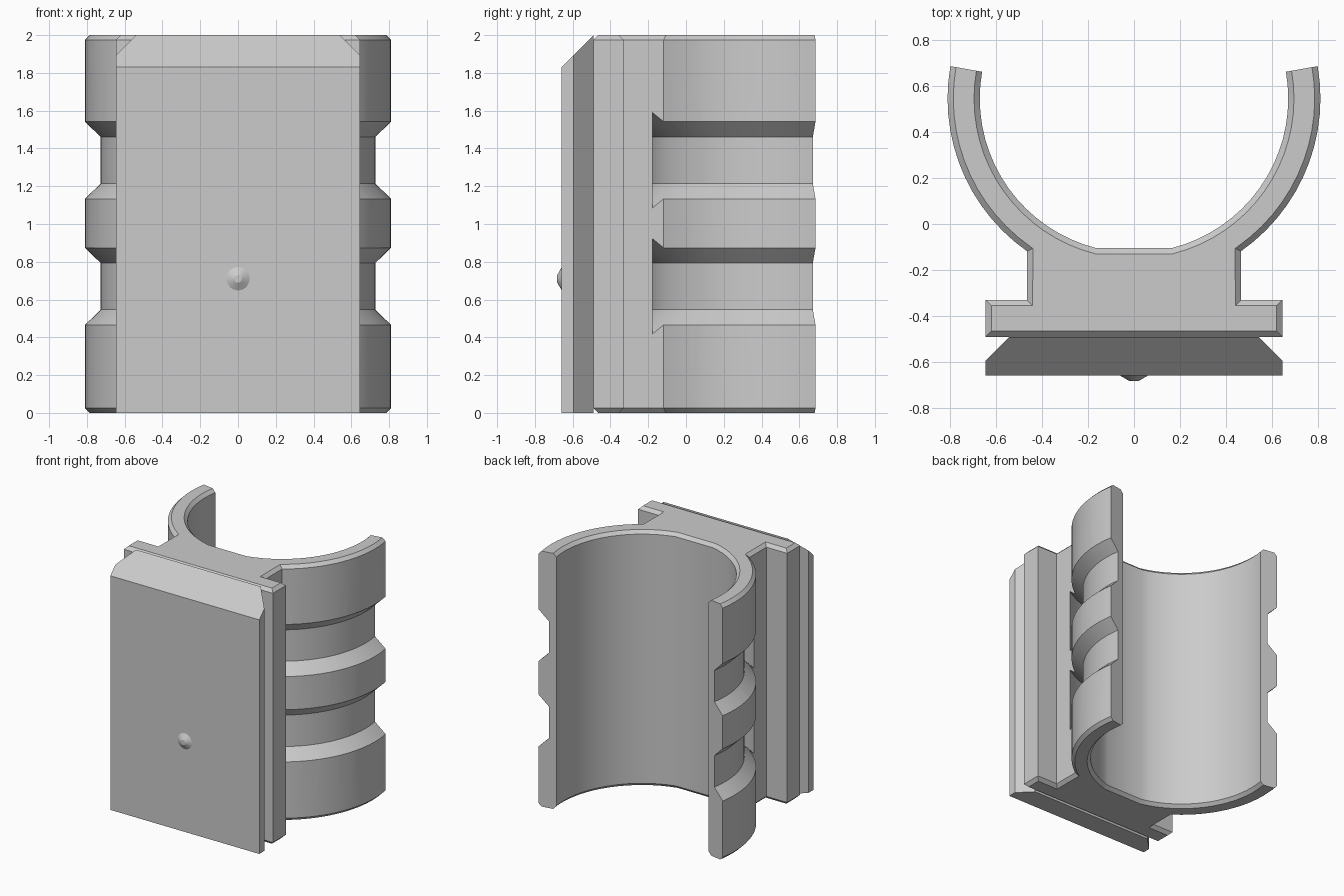
import bpy, bmesh, math
from mathutils import Matrix, Vector

if "Cube" in bpy.data.objects:
    bpy.data.objects.remove(bpy.data.objects["Cube"], do_unlink=True)

grey = bpy.data.materials.new("plain grey")
grey.use_nodes = True
grey.diffuse_color = (0.6, 0.6, 0.6, 1)
grey.node_tree.nodes["Principled BSDF"].inputs["Base Color"].default_value = (0.6, 0.6, 0.6, 1)

HEIGHT, BEVEL = 2.0, 0.025
CENTRE = 0.545            # y of the ring axis
OUTER, INNER = 0.81, 0.67


def finish(bm, name):
    bmesh.ops.recalc_face_normals(bm, faces=bm.faces)
    mesh = bpy.data.meshes.new(name)
    bm.to_mesh(mesh)
    bm.free()
    mesh.materials.append(grey)
    obj = bpy.data.objects.new(name, mesh)
    bpy.context.collection.objects.link(obj)
    return obj


def activate(obj):
    bpy.ops.object.select_all(action='DESELECT')
    obj.select_set(True)
    bpy.context.view_layer.objects.active = obj


def loft(bm, rings, capped=True):
    """Skin a list of point rings; uncapped lofts close on themselves."""
    loops = [[bm.verts.new(p) for p in ring] for ring in rings]
    pairs = list(zip(loops, loops[1:]))
    if capped:
        bm.faces.new(loops[0])
        bm.faces.new(loops[-1])
    else:
        pairs.append((loops[-1], loops[0]))
    for a, b in pairs:
        for i in range(len(a)):
            j = (i + 1) % len(a)
            bm.faces.new((a[i], a[j], b[j], b[i]))


def arc(radius, start, end, steps):
    angles = [math.radians(start + (end - start) * i / steps) for i in range(steps + 1)]
    return [Vector((radius * math.cos(a), CENTRE + radius * math.sin(a))) for a in angles]


def mirrored(half):
    return half + [Vector((-p.x, p.y)) for p in reversed(half)]


def inset(points, amount, fixed_edges):
    """Move every edge of a counter-clockwise outline inward, except the fixed ones."""
    count, result = len(points), []
    lines = []
    for i, p in enumerate(points):
        d = (points[(i + 1) % count] - p).normalized()
        n = Vector((-d.y, d.x))
        lines.append((n, n.dot(p) + (0 if i in fixed_edges else amount)))
    for i in range(count):
        (n, a), (m, b) = lines[i - 1], lines[i]
        det = n.x * m.y - n.y * m.x
        result.append(Vector(((a * m.y - b * n.y) / det, (n.x * b - m.x * a) / det)))
    return result


# Clip body: rear rail, neck and open ring in one chamfered extrusion
half = [Vector(p) for p in ((0.645, -0.49), (0.645, -0.33), (0.465, -0.33))]
half += arc(OUTER, -55, 10, 13)
tip = len(half) - 1
half += arc(INNER, 10, -76, 17)
outline = mirrored(half)
small = inset(outline, BEVEL, {tip, len(outline) - 2 - tip})
bm = bmesh.new()
loft(bm, [[(p.x, p.y, z) for p in ring] for ring, z in (
    (small, 0), (outline, BEVEL), (outline, HEIGHT - BEVEL), (small, HEIGHT))])
body = finish(bm, "clip_body")

# Two strap channels cut around the ring and through the neck
for middle in (0.67, 1.3375):
    section = [(0.727, -0.123), (0.86, -0.253), (0.86, 0.253), (0.727, 0.123)]
    rings = []
    for i in range(72):
        a = math.radians(i * 5)
        rings.append([(r * math.cos(a), CENTRE + r * math.sin(a), middle + z) for r, z in section])
    bm = bmesh.new()
    loft(bm, rings, capped=False)
    cutter = finish(bm, "strap_channel_cutter")
    cutter.hide_render = True
    activate(body)
    cut = body.modifiers.new("strap channel", 'BOOLEAN')
    cut.operation = 'DIFFERENCE'
    cut.solver = 'EXACT'
    cut.object = cutter
    bpy.ops.object.modifier_apply(modifier=cut.name)
    bpy.data.objects.remove(cutter, do_unlink=True)

# Front plate: bevelled rear sides and a top that slopes down to the front
plate = mirrored([Vector(p) for p in ((0.645, -0.658), (0.645, -0.595), (0.54, -0.49))])
bm = bmesh.new()
loft(bm, [[(p.x, p.y, 0) for p in plate],
          [(p.x, p.y, HEIGHT + p.y + 0.49) for p in plate]])
finish(bm, "front_plate")

# Small locating bump on the front plate
bm = bmesh.new()
bmesh.ops.create_cone(bm, cap_ends=True, segments=32, radius1=0.065, radius2=0.02, depth=0.026,
                      matrix=Matrix.Translation((0, -0.669, 0.71)) @ Matrix.Rotation(math.pi / 2, 4, 'X'))
bump = finish(bm, "front_bump")

for obj in (body, bump):
    activate(obj)
    bpy.ops.object.shade_smooth_by_angle(angle=math.radians(30))
